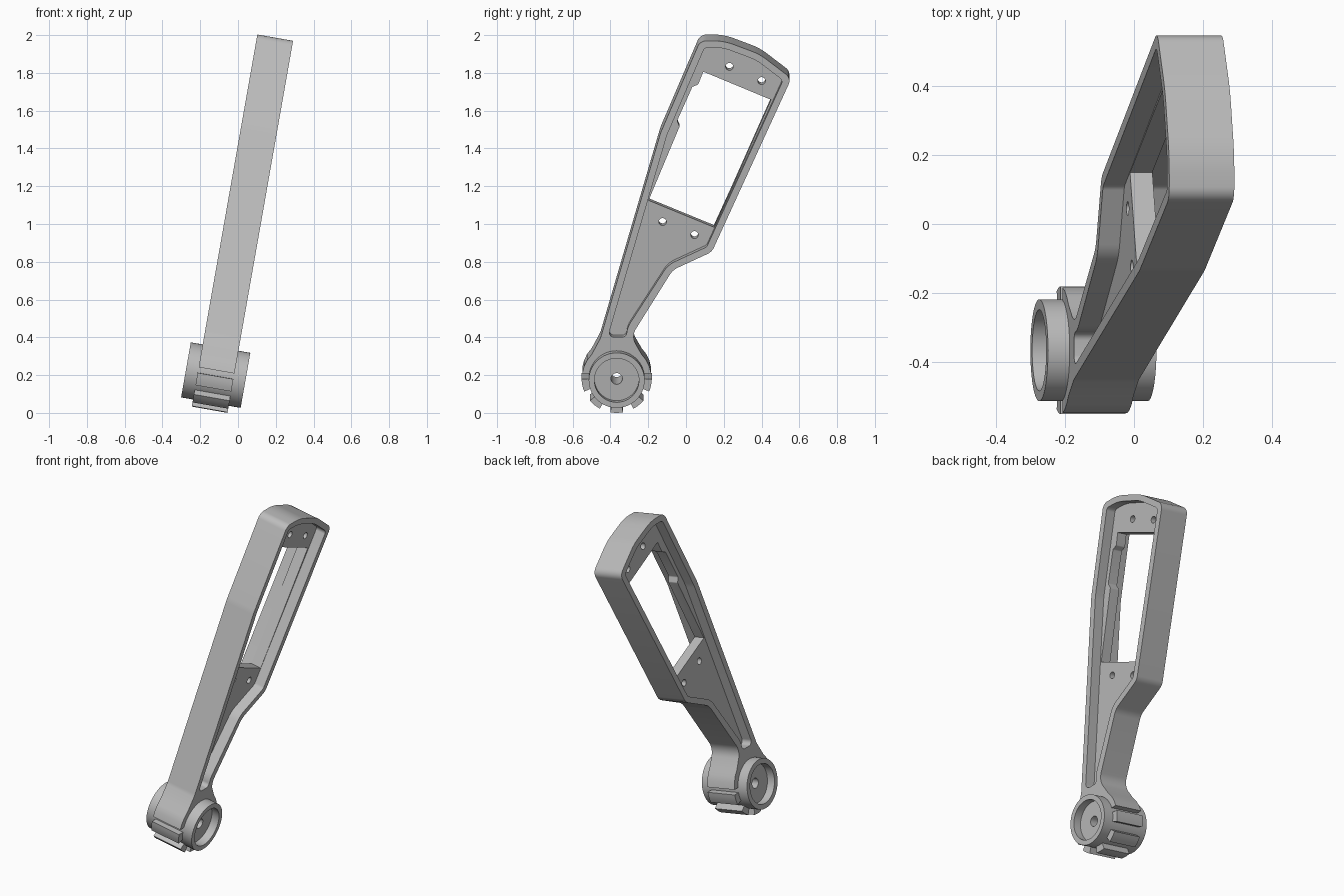
import bpy, bmesh
from math import radians, sin, cos, tan
from mathutils import Matrix, Vector

if "Cube" in bpy.data.objects:
    bpy.data.objects.remove(bpy.data.objects["Cube"])

# The part is drawn in a (y, w) plane, extruded along u, then leaned 10 degrees
HUB_Y, RING_R, HALF, WEB, WALL = -0.367, 0.184, 0.096, 0.033, 0.036
FRAME = Matrix.Translation((-0.118, 0, 0.2)) @ Matrix.Rotation(radians(10), 4, 'Y')

grey = bpy.data.materials.new("plain grey")
grey.use_nodes = True
grey.diffuse_color = (0.5, 0.5, 0.5, 1)
grey.node_tree.nodes["Principled BSDF"].inputs["Base Color"].default_value = (0.5, 0.5, 0.5, 1)


def cross(a, b):
    return a.x * b.y - a.y * b.x


def polar(deg, r, y=HUB_Y, w=0):
    return (y + r * cos(radians(deg)), w + r * sin(radians(deg)), 0)


def rounded(corners, steps=8):
    """Turn (y, w, radius) corners into a filleted outline."""
    out, n = [], len(corners)
    for i, (y, w, r) in enumerate(corners):
        p = Vector((y, w))
        if r <= 0:
            out.append(p)
            continue
        a = (Vector(corners[i - 1][:2]) - p).normalized()
        b = (Vector(corners[(i + 1) % n][:2]) - p).normalized()
        half = a.angle(b) / 2
        mid = p + (a + b).normalized() * r / sin(half)
        start = p + a * r / tan(half) - mid
        turn = (radians(180) - 2 * half) * (1 if cross(-a, b) > 0 else -1)
        out += [mid + Matrix.Rotation(turn * k / steps, 2) @ start for k in range(steps + 1)]
    return out


def inset(corners, d):
    """Offset a counter-clockwise outline inwards, adjusting the fillets."""
    out, n = [], len(corners)
    for i, (y, w, r) in enumerate(corners):
        p = Vector((y, w))
        a = (p - Vector(corners[i - 1][:2])).normalized()
        b = (Vector(corners[(i + 1) % n][:2]) - p).normalized()
        na, nb = Vector((-a.y, a.x)), Vector((-b.y, b.x))
        q = p + (na + nb) * d / (1 + na.dot(nb))
        out.append((q.x, q.y, max(r - d, 0.025) if cross(a, b) > 0 else r + d))
    return out


def finish(bm, name):
    bmesh.ops.recalc_face_normals(bm, faces=bm.faces)
    mesh = bpy.data.meshes.new(name)
    bm.to_mesh(mesh)
    bm.free()
    mesh.materials.append(grey)
    ob = bpy.data.objects.new(name, mesh)
    bpy.context.collection.objects.link(ob)
    ob.matrix_world = FRAME
    return ob


def prism(name, points, u0, u1):
    bm = bmesh.new()
    face = bm.faces.new([bm.verts.new((u0, p[0], p[1])) for p in points])
    top = bmesh.ops.extrude_face_region(bm, geom=[face])["geom"]
    bmesh.ops.translate(bm, vec=(u1 - u0, 0, 0),
                        verts=[v for v in top if isinstance(v, bmesh.types.BMVert)])
    return finish(bm, name)


def disc(name, y, w, r, sides):
    return prism(name, [polar(360 * k / sides, r, y, w) for k in range(sides)], -0.3, 0.3)


def smooth(ob):
    bpy.ops.object.select_all(action='DESELECT')
    ob.select_set(True)
    bpy.context.view_layer.objects.active = ob
    bpy.ops.object.shade_smooth_by_angle(angle=radians(30))


# Arm outline: right edge upward, rounded top, left edge downward
right_foot, left_foot = (-0.29, 0.225, 0.08), (-0.453, 0.215, 0.1)
sides = [
    (-0.07, 0.582, 0.1), (0.137, 0.679, 0.07),
    (0.558, 1.612, 0.045), (0.39, 1.742, 0.3), (0.2, 1.814, 0.3),
    (0.075, 1.814, 0.05), (-0.135, 1.318, 0.3),
]
ring_right = [polar(a, RING_R) for a in (8, 20, 32, 44)]
ring_left = [polar(a, RING_R) for a in (136, 148, 160, 172)]
arm = prism("arm_frame", rounded(ring_right + [right_foot] + sides + [left_foot] + ring_left),
            -HALF, HALF)

# Cutters: a pocket on each face, the window, screw holes and hub seat
pocket = rounded(inset([(-0.285, 0.185, 0.06), (-0.275, 0.262, 0.1)] + sides
                       + [(-0.462, 0.185, 0.06)], WALL))
window = rounded([
    (-0.198, 0.945, 0), (0.15, 0.8, 0), (0.45, 1.486, 0), (0.092, 1.637, 0),
    (0.064, 1.567, 0.01), (0.034, 1.556, 0.012), (-0.047, 1.373, 0.012), (-0.034, 1.342, 0.01),
], 4)
cutters = [
    prism("pocket_cutter_left", pocket, WEB, 0.3),
    prism("pocket_cutter_right", pocket, -0.3, -WEB),
    prism("window_cutter", window, -0.3, 0.3),
    disc("hub_cutter", HUB_Y, 0, 0.14, 64),
]
for y, w in ((0.23, 1.664), (0.4, 1.588), (-0.124, 0.83), (0.045, 0.76)):
    cutters.append(disc("hole_cutter", y, w, 0.02, 24))
for c in cutters:
    c.hide_render = True
    mod = arm.modifiers.new(c.name, 'BOOLEAN')
    mod.operation, mod.solver, mod.object = 'DIFFERENCE', 'EXACT', c
bpy.context.view_layer.update()
cut = bpy.data.meshes.new_from_object(arm.evaluated_get(bpy.context.evaluated_depsgraph_get()))
arm.modifiers.clear()
arm.data = cut
for c in cutters:
    bpy.data.objects.remove(c)
smooth(arm)

# Hub: turned barrel with a recess at each end and a through bore
half_profile = [(0.16, 0.148), (0.16, 0.118), (0.11, 0.118), (0.11, 0.03)]
profile = half_profile + [(-u, r) for u, r in reversed(half_profile)]
bm = bmesh.new()
vs = [bm.verts.new((u, HUB_Y, r)) for u, r in profile]
es = [bm.edges.new((vs[i - 1], vs[i])) for i in range(len(vs))]
bmesh.ops.spin(bm, geom=vs + es, cent=(0, HUB_Y, 0), axis=(1, 0, 0),
               angle=radians(360), steps=64, use_merge=True)
bmesh.ops.remove_doubles(bm, verts=bm.verts, dist=0.0005)
smooth(finish(bm, "hub_barrel"))

# Grip teeth around the lower half of the hub
for i in range(5):
    a = 192 + 39 * i
    span = (-10.5, -5, 0, 5, 10.5)
    points = [polar(a + s, RING_R + 0.002) for s in span]
    points += [polar(a - s, 0.14) for s in span]
    smooth(prism(f"hub_tooth_{i + 1}", points, -HALF, HALF))
